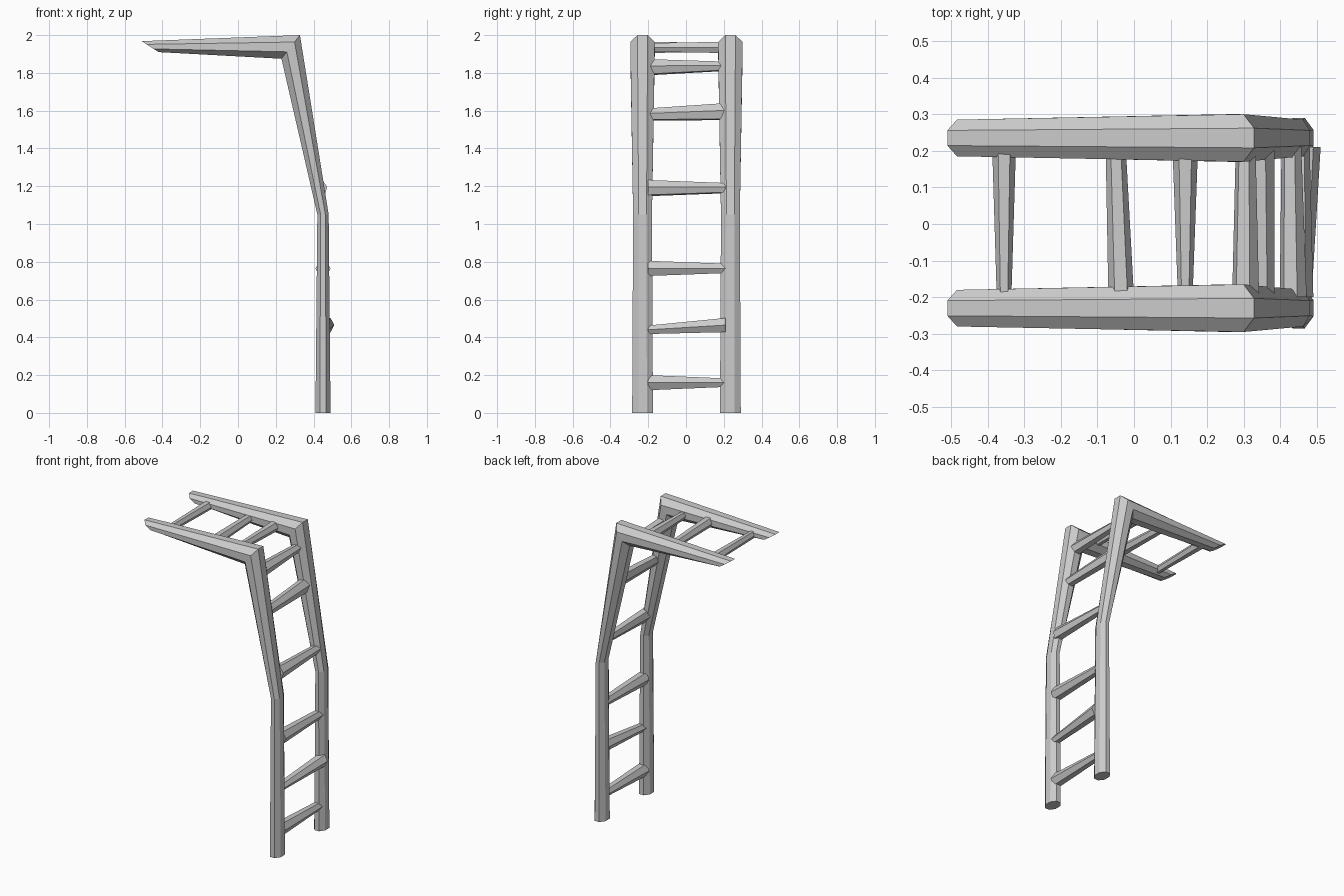
import bpy, bmesh, math

if "Cube" in bpy.data.objects:
    bpy.data.objects.remove(bpy.data.objects["Cube"])


def loft(name, rings):
    """Skin a tube through equal-sized rings of points, capping both ends."""
    bm = bmesh.new()
    loops = [[bm.verts.new(p) for p in r] for r in rings]
    n = len(loops[0])
    for a, b in zip(loops, loops[1:]):
        for i in range(n):
            j = (i + 1) % n
            bm.faces.new((a[i], a[j], b[j], b[i]))
    bm.faces.new(loops[0])
    bm.faces.new(loops[-1][::-1])
    bmesh.ops.recalc_face_normals(bm, faces=bm.faces)
    mesh = bpy.data.meshes.new(name)
    bm.to_mesh(mesh)
    bm.free()
    obj = bpy.data.objects.new(name, mesh)
    bpy.context.collection.objects.link(obj)
    return obj


def rail_ring(inner, outer, width, yc):
    """Octagon spanning from the inner to the outer side of the bent rail."""
    pts = []
    for k in range(8):
        a = math.radians(22.5 + 45 * k)
        r = 1 / math.cos(math.radians(22.5))
        t = 0.5 + 0.5 * r * math.sin(a)
        pts.append((inner[0] + (outer[0] - inner[0]) * t,
                    yc + width / 2 * r * math.cos(a),
                    inner[1] + (outer[1] - inner[1]) * t))
    return pts


def rung_ring(x, y, z, w, h, tilt):
    """Six-sided rung section, tilted to lie along the rail."""
    pts = []
    for k in range(6):
        a = math.radians(60 * k)
        u, v = w / 2 * math.cos(a), h / 2 * math.sin(a) / 0.866
        c, s = math.cos(tilt), math.sin(tilt)
        pts.append((x + u * c - v * s, y, z + u * s + v * c))
    return pts


# Bent side rails: upright, leaning section, sharp bend, overhanging end
profile = [((0.41, 0.0), (0.49, 0.0), 0.11),
           ((0.42, 1.05), (0.48, 1.05), 0.10),
           ((0.23, 1.875), (0.328, 2.0), 0.13),
           ((-0.42, 1.91), (-0.51, 1.968), 0.10)]
for side, yc in (("front", -0.23), ("back", 0.235)):
    loft(side + "_rail", [rail_ring(i, o, w, yc) for i, o, w in profile])

# Rungs: x, z, width and height at the front end, then at the back end, tilt
rungs = [
    ((0.45, 0.16, 0.08, 0.08), (0.45, 0.16, 0.06, 0.045), 0),
    ((0.455, 0.44, 0.06, 0.045), (0.47, 0.465, 0.08, 0.075), 0),
    ((0.45, 0.765, 0.08, 0.08), (0.45, 0.765, 0.06, 0.05), 0),
    ((0.435, 1.19, 0.075, 0.08), (0.43, 1.19, 0.055, 0.05), 0.19),
    ((0.355, 1.58, 0.06, 0.06), (0.35, 1.595, 0.07, 0.085), 0.19),
    ((0.305, 1.83, 0.075, 0.08), (0.305, 1.835, 0.055, 0.045), 0.19),
    ((0.14, 1.935, 0.04, 0.045), (0.14, 1.935, 0.07, 0.06), 0),
    ((-0.035, 1.935, 0.07, 0.06), (-0.05, 1.935, 0.055, 0.045), 0),
    ((-0.355, 1.935, 0.04, 0.045), (-0.355, 1.935, 0.065, 0.05), 0),
]
for n, (f, b, tilt) in enumerate(rungs, 1):
    loft(f"rung_{n}", [rung_ring(f[0], -0.2, *f[1:], tilt),
                       rung_ring(b[0], 0.21, *b[1:], tilt)])
